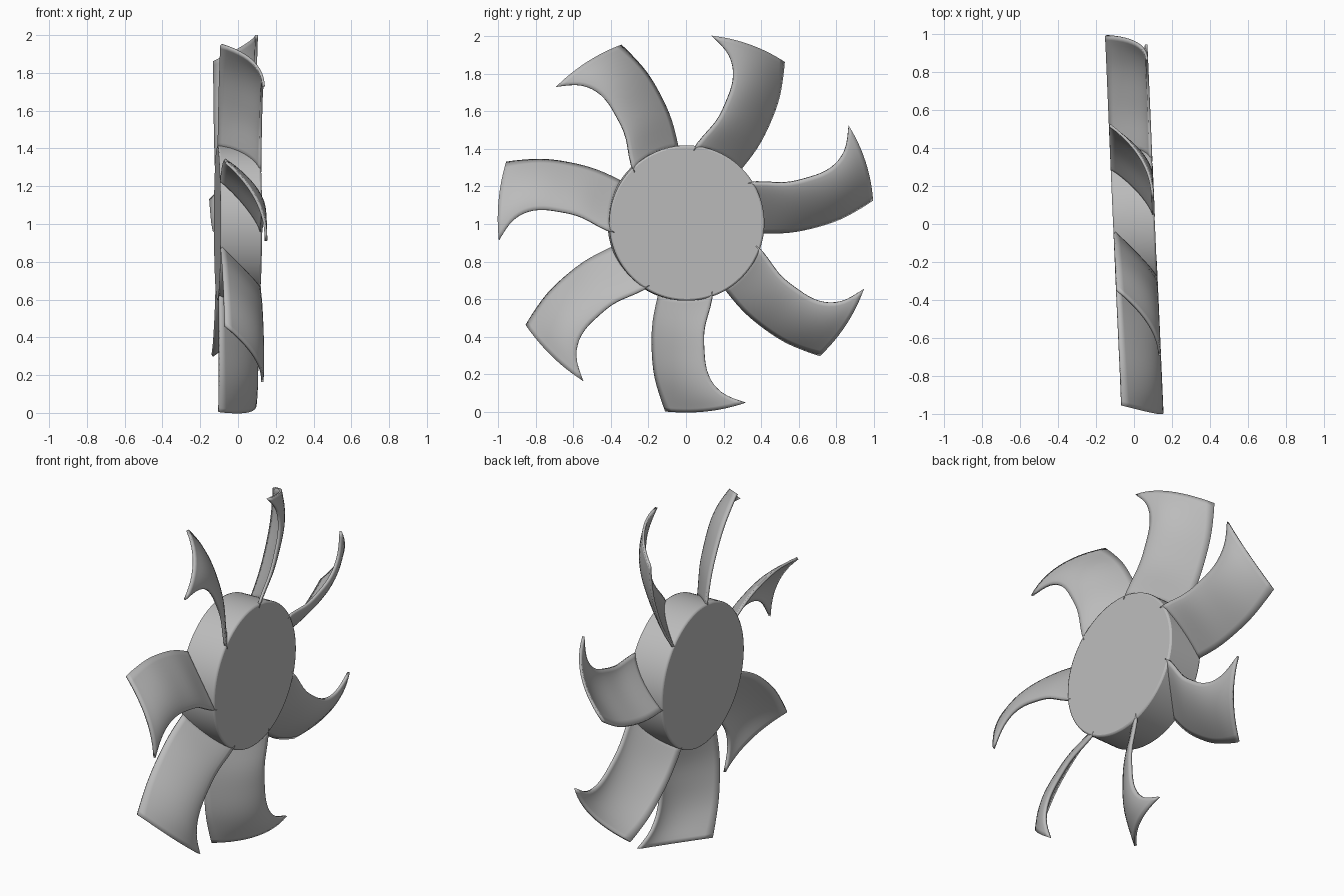
import bpy
import math
from mathutils import Matrix, Vector

BLADES = 7
HUB_RADIUS = 0.413
HALF_DEPTH = 0.105
AXIS_HEIGHT = 1.005
# Whole fan is turned slightly about the vertical
PLACE = Matrix.Translation((0, 0, AXIS_HEIGHT)) @ Matrix.Rotation(math.radians(2.5), 4, 'Z')
# Blade outline: radius, hooked edge angle, swept edge angle
OUTLINE = [Vector(p) for p in (
    (0.39, 85, 44), (0.55, 74.5, 46.5), (0.70, 72, 50),
    (0.82, 72.5, 53), (0.92, 76, 56), (1.005, 82.5, 58.5))]

old = bpy.data.objects.get("Cube")
if old:
    bpy.data.objects.remove(old, do_unlink=True)

grey = bpy.data.materials.new("plain_grey")
grey.use_nodes = True
colour = (0.5, 0.5, 0.5, 1)
grey.diffuse_color = colour
grey.node_tree.nodes["Principled BSDF"].inputs["Base Color"].default_value = colour


def smooth(obj, degrees):
    bpy.ops.object.select_all(action='DESELECT')
    obj.select_set(True)
    bpy.context.view_layer.objects.active = obj
    bpy.ops.object.shade_smooth_by_angle(angle=math.radians(degrees))


def outline_at(t):
    """Smooth curve through the blade outline, t from 0 to 1."""
    last = len(OUTLINE) - 1
    i = min(int(t * last), last - 1)
    u = t * last - i
    p1, p2 = OUTLINE[i], OUTLINE[i + 1]
    p0 = OUTLINE[i - 1] if i > 0 else 2 * p1 - p2
    p3 = OUTLINE[i + 2] if i + 2 <= last else 2 * p2 - p1
    return 0.5 * (2 * p1 + (p2 - p0) * u + (2 * p0 - 5 * p1 + 4 * p2 - p3) * u ** 2
                  + (3 * p1 - p0 - 3 * p2 + p3) * u ** 3)


def blade_mesh(rows=20, cols=12):
    verts, faces = [], []
    for i in range(rows + 1):
        t = i / rows
        radius, hooked, swept = outline_at(t)
        camber = 1.3 + 0.8 * t
        for j in range(cols + 1):
            s = j / cols
            angle = math.radians(swept + (hooked - swept) * s)
            x = HALF_DEPTH * (1 - 2 * (1 - s) ** camber)
            verts.append((x, radius * math.cos(angle), radius * math.sin(angle)))
    for i in range(rows):
        for j in range(cols):
            a = i * (cols + 1) + j
            faces.append((a, a + 1, a + cols + 2, a + cols + 1))
    mesh = bpy.data.meshes.new("blade")
    mesh.from_pydata(verts, [], faces)
    mesh.materials.append(grey)
    return mesh


# Hub: solid drum with a narrow rounded rim
bpy.ops.mesh.primitive_cylinder_add(vertices=96, radius=HUB_RADIUS, depth=0.22)
hub = bpy.context.object
hub.name = "hub"
hub.data.materials.append(grey)
hub.matrix_world = PLACE @ Matrix.Rotation(math.pi / 2, 4, 'Y')
rim = hub.modifiers.new("rim", 'BEVEL')
rim.width = 0.01
rim.segments = 2
smooth(hub, 30)

# Blades: one curved sheet repeated around the hub
sheet = blade_mesh()
for k in range(BLADES):
    blade = bpy.data.objects.new(f"blade_{k + 1}", sheet)
    bpy.context.collection.objects.link(blade)
    blade.matrix_world = PLACE @ Matrix.Rotation(k * 2 * math.pi / BLADES, 4, 'X')
    if k == 0:
        smooth(blade, 40)
    thick = blade.modifiers.new("thickness", 'SOLIDIFY')
    thick.thickness = 0.014
    thick.offset = 0
